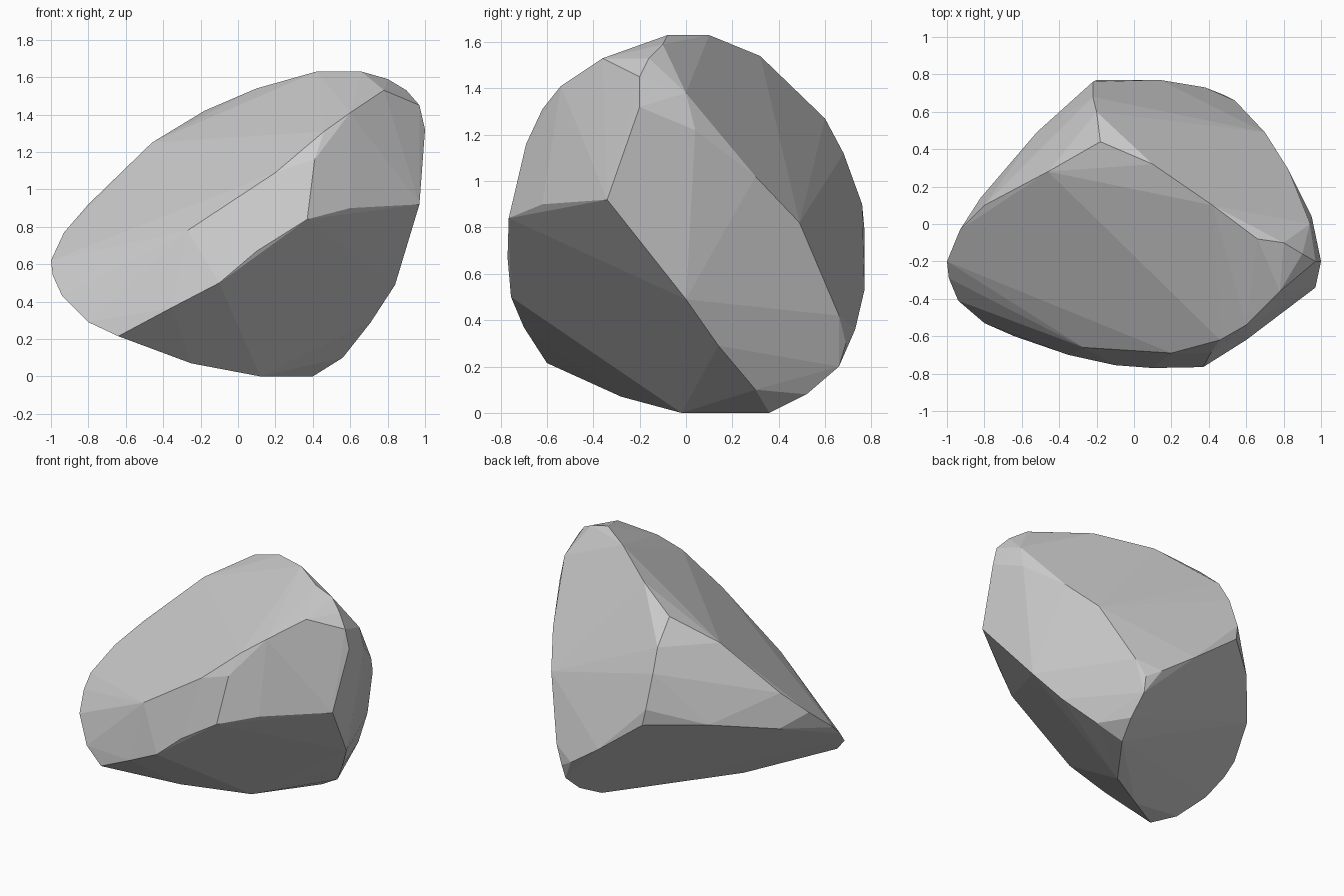
import bpy, bmesh
from math import radians

if "Cube" in bpy.data.objects:
    bpy.data.objects.remove(bpy.data.objects["Cube"])

# Corner points of the boulder, grouped by the ridge they lie on
ridges = {
    "top_back": [(-.18, .44, 1.42), (.1, .32, 1.54), (.42, .1, 1.63), (.66, -.08, 1.63)],
    "top_left": [(-.46, .28, 1.25), (-.8, .1, .92), (-.93, -.03, .77), (-1, -.2, .62)],
    "peak": [(.8, -.1, 1.59), (.9, -.16, 1.53), (.97, -.2, 1.45), (1, -.2, 1.32),
             (.94, 0, 1.38)],
    "top_front": [(.78, -.36, 1.53), (.6, -.54, 1.41), (.46, -.62, 1.31),
                  (.41, -.69, 1.16), (.2, -.69, 1.09), (-.27, -.66, .78)],
    "front_right": [(.97, -.34, .92), (.6, -.62, .9), (.37, -.765, .84)],
    "front_low": [(.1, -.77, .67), (-.1, -.755, .5), (-.35, -.7, .37), (-.64, -.6, .215),
                  (-.8, -.53, .29), (-.94, -.41, .43), (-.99, -.29, .54)],
    "right_low": [(.84, 0, .49), (.71, .14, .29), (.56, .3, .1), (.4, .36, 0)],
    "foot": [(.12, -.02, 0), (-.25, -.28, .07), (.46, .52, .08), (.47, .66, .2)],
    "right_back": [(.95, .04, 1.22), (.82, .3, 1.02), (.7, .49, .82), (.54, .66, .42),
                   (.48, .69, .3)],
    "back": [(-.2, .6, 1.27), (-.22, .68, 1.12), (-.22, .76, .9),
             (-.2, .77, .79), (.14, .77, .53), (.38, .73, .36)],
    "left_back": [(-.52, .49, .77), (-.82, .14, .69)],
}

# Wrap the ridges in a convex skin and merge nearly flat triangles
bm = bmesh.new()
for ridge in ridges.values():
    for p in ridge:
        bm.verts.new(p)
hull = bmesh.ops.convex_hull(bm, input=bm.verts)
loose = {g for g in hull["geom_interior"] + hull["geom_unused"]
         if isinstance(g, bmesh.types.BMVert)}
bmesh.ops.delete(bm, geom=list(loose), context='VERTS')
bmesh.ops.dissolve_limit(bm, angle_limit=radians(3), verts=bm.verts, edges=bm.edges)
bmesh.ops.recalc_face_normals(bm, faces=bm.faces)

mesh = bpy.data.meshes.new("boulder")
bm.to_mesh(mesh)
bm.free()
boulder = bpy.data.objects.new("boulder", mesh)
bpy.context.collection.objects.link(boulder)
